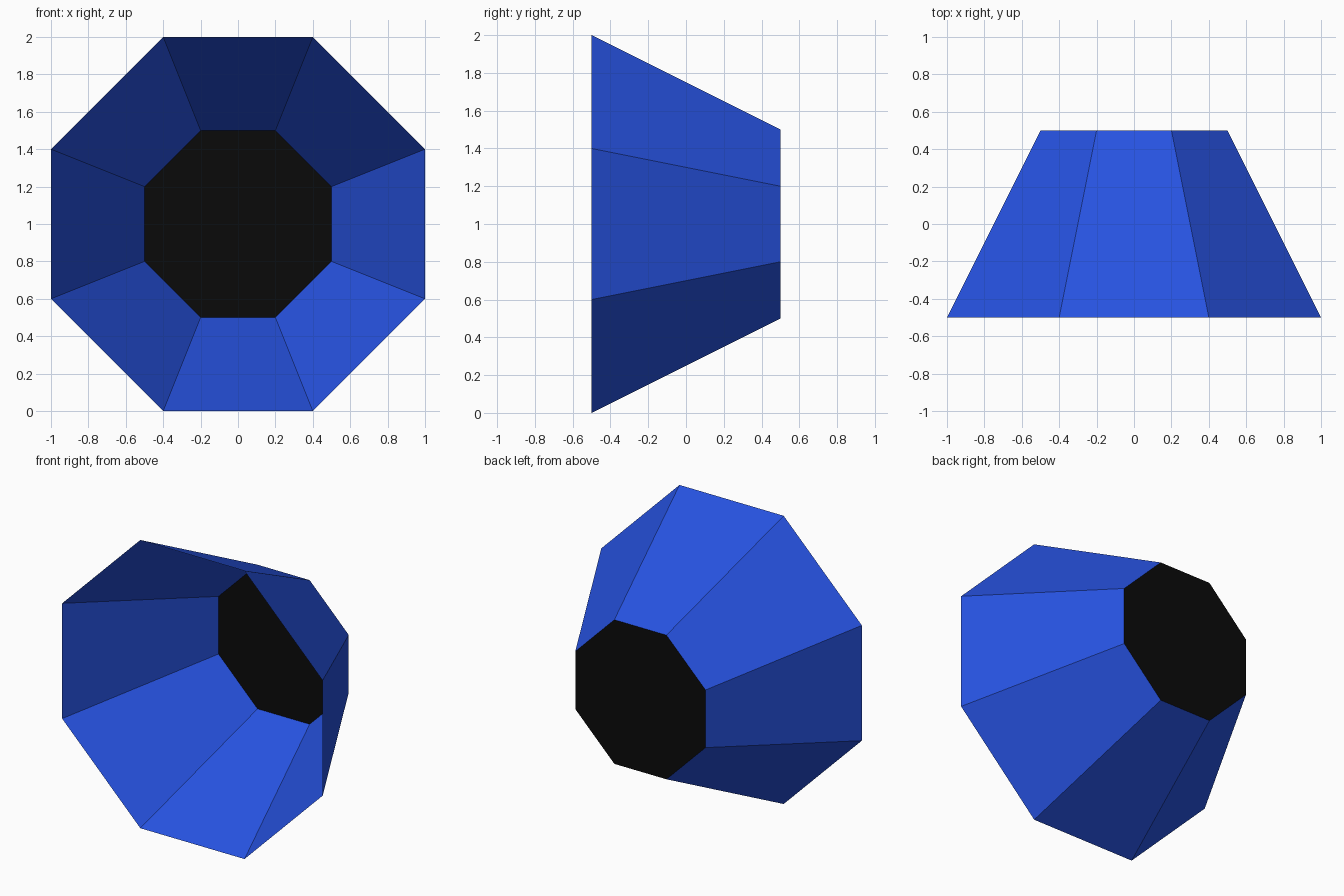
import bpy

if "Cube" in bpy.data.objects:
    bpy.data.objects.remove(bpy.data.objects["Cube"])

# Chamfered-square octagon, scaled about its centre, in the plane at depth y
OCT = [(-.4, -1), (.4, -1), (1, -.4), (1, .4), (.4, 1), (-.4, 1), (-1, .4), (-1, -.4)]


def ring(y, scale):
    return [(x * scale, y, 1 + z * scale) for x, z in OCT]


def add_part(name, verts, faces, color):
    mesh = bpy.data.meshes.new(name)
    mesh.from_pydata(verts, [], faces)
    mat = bpy.data.materials.new(name)
    mat.diffuse_color = color
    mat.use_nodes = True
    mat.node_tree.nodes["Principled BSDF"].inputs["Base Color"].default_value = mat.diffuse_color
    mesh.materials.append(mat)
    obj = bpy.data.objects.new(name, mesh)
    bpy.context.collection.objects.link(obj)


# Tapered open shell: wide rim at the front, narrow end at the back
sides = [(i, (i + 1) % 8, (i + 1) % 8 + 8, i + 8) for i in range(8)]
add_part("tapered_shell", ring(-.5, 1) + ring(.5, .5), sides, (.02, .085, .75, 1))

# Flat black plate closing the narrow end
add_part("end_plate", ring(.5, .5), [tuple(reversed(range(8)))], (.003, .003, .003, 1))
